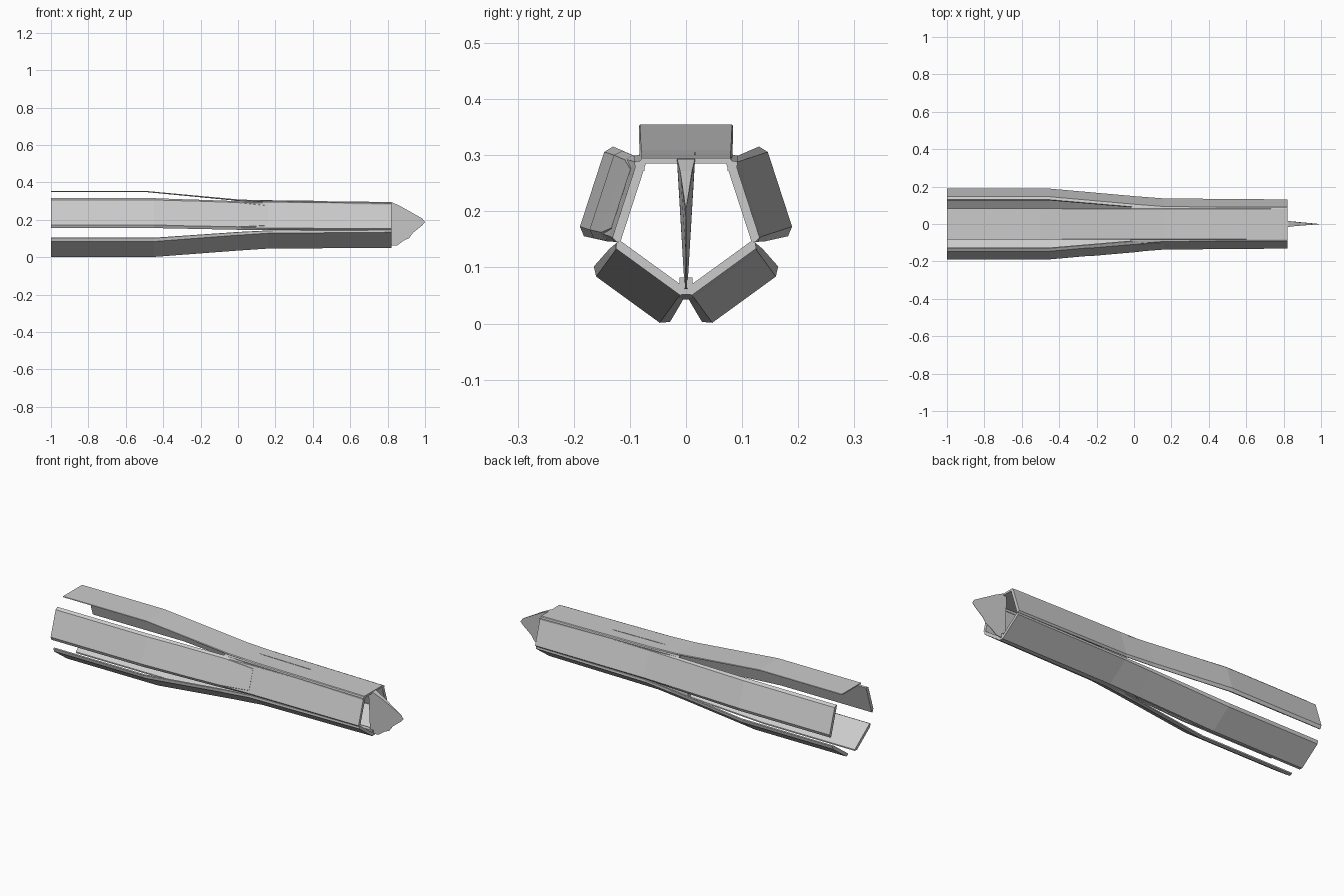
import bpy, bmesh, math

if "Cube" in bpy.data.objects:
    bpy.data.objects.remove(bpy.data.objects["Cube"])

AXIS_Z = 0.185  # height of the pentagon centre


def loft(name, sections):
    """Skin a closed solid through a list of equal-length vertex rings."""
    bm = bmesh.new()
    rings = [[bm.verts.new(p) for p in s] for s in sections]
    n = len(rings[0])
    for a, b in zip(rings, rings[1:]):
        for i in range(n):
            j = (i + 1) % n
            bm.faces.new((a[i], a[j], b[j], b[i]))
    bm.faces.new(rings[0])
    bm.faces.new(rings[-1])
    bmesh.ops.recalc_face_normals(bm, faces=bm.faces)
    me = bpy.data.meshes.new(name)
    bm.to_mesh(me)
    bm.free()
    ob = bpy.data.objects.new(name, me)
    bpy.context.collection.objects.link(ob)
    return ob


def place(x, t, n, angle):
    """Point from sideways offset t and outward distance n of one pentagon side."""
    a = math.radians(angle)
    return (x, n * math.cos(a) - t * math.sin(a),
            AXIS_Z + n * math.sin(a) + t * math.cos(a))


def panel(name, angle, stations):
    """Station: x, outer distance, flat half width, edge half width, fold depth, thickness."""
    rings = []
    for x, n, w, e, d, th in stations:
        prof = [(-w, n), (w, n), (e, n - d), (e - .004, n - max(d, th)),
                (w - .004, n - th), (4e-3 - w, n - th), (.004 - e, n - max(d, th)), (-e, n - d)]
        rings.append([place(x, t, m, angle) for t, m in prof])
    return loft(name, rings)


# Four folded panels: wide apart at one end, closing into the tube
side_stations = [(-1, .176, .070, .084, .012, .018),
                 (-.45, .176, .070, .084, .012, .018),
                 (0.0, .134, .070, .080, .012, .017),
                 (.16, .121, .070, .077, .011, .016),
                 (.82, .115, .071, .076, .010, .016)]
for name, angle in (("upper_right_panel", 18), ("upper_left_panel", 162),
                    ("lower_right_panel", -54), ("lower_left_panel", 234)):
    panel(name, angle, side_stations)

# Thin flat top panel
panel("top_panel", 90, [(-1, .170, .082, .084, .003, .006),
                        (-.5, .170, .082, .084, .003, .006),
                        (0.0, .124, .080, .083, .004, .008),
                        (.16, .118, .079, .083, .005, .010),
                        (.82, .110, .079, .082, .006, .010)])

# Raised cover on the front upper panel, where the panel enters the tube
panel("front_joint_cover", 162, [(-.235, .158, .070, .082, .012, .014),
                                 (0.0, .137, .068, .080, .012, .014),
                                 (.16, .122, .055, .060, .006, .010)])

# Keel strip closing the bottom seam
loft("keel_strip", [[(x, -.012, z), (x, .012, z), (x, .012, z + .03), (x, -.012, z + .03)]
                    for x, z in ((-.02, .043), (.16, .046), (.82, .052))])

# Corner strips between top and upper panels
for s, name in ((1, "right_corner_strip"), (-1, "left_corner_strip")):
    loft(name, [[(x, s * .074, z), (x, s * .092, z - .004), (x, s * .090, z - .02),
                 (x, s * .074, z - .02)] for x, z in ((-.02, .303), (.16, .300), (.82, .292))])

# Narrow seam rib along the top
loft("top_seam_rib", [[(x, .014, z - .003), (x, .018, z - .003), (x, .018, z + .001),
                       (x, .014, z + .001)] for x, z in ((.10, .3045), (.43, .3005))])

# Wedge-shaped blade projecting from the tube mouth
outline = [(.80, .29), (.825, .293), (.87, .272), (.985, .207), (1.0, .187), (.985, .170),
           (.935, .130), (.915, .102), (.885, .088), (.85, .062), (.80, .062)]


def blade_side(sign):
    return [(x, sign * max(.0006, .016 * min(1, (1 - x) / .18) * max(.15, (z - .1) / .19)), z)
            for x, z in outline]


loft("end_blade", [blade_side(-1), blade_side(1)])
